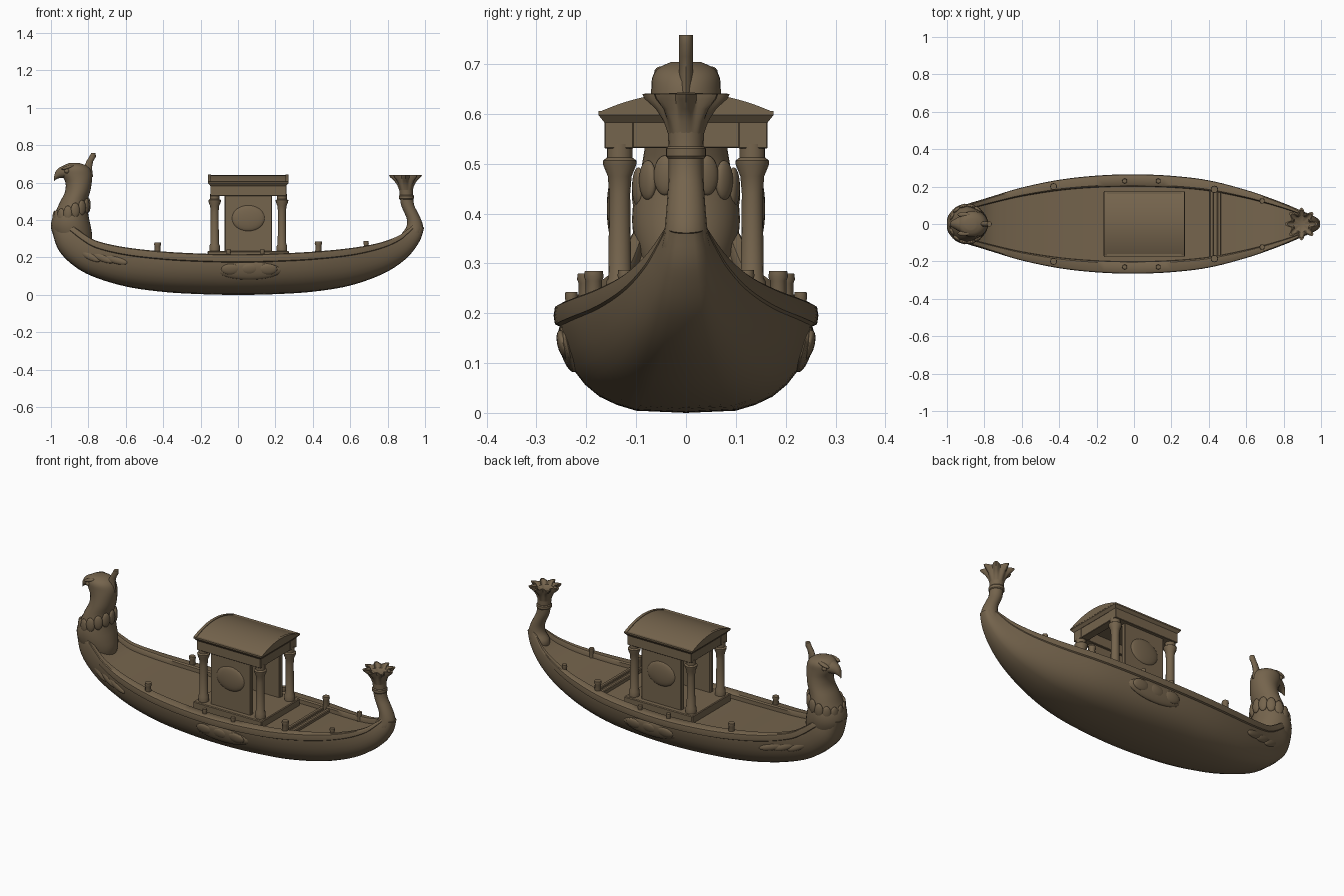
import bpy, bmesh, math
from mathutils import Matrix, Vector

mat = bpy.data.materials.new("weathered_brown")
mat.diffuse_color = (0.178, 0.128, 0.074, 1)


def finish(name, bm, angle=35):
    bmesh.ops.recalc_face_normals(bm, faces=bm.faces)
    me = bpy.data.meshes.new(name)
    bm.to_mesh(me)
    bm.free()
    me.materials.append(mat)
    me.shade_smooth()
    me.set_sharp_from_angle(angle=math.radians(angle))
    ob = bpy.data.objects.new(name, me)
    bpy.context.collection.objects.link(ob)
    return ob


def loft(name, rings, angle=35):
    bm = bmesh.new()
    rows = [[bm.verts.new(p) for p in r] for r in rings]
    n = len(rows[0])
    for a, b in zip(rows, rows[1:]):
        for i in range(n):
            j = (i + 1) % n
            bm.faces.new((a[i], a[j], b[j], b[i]))
    bm.faces.new(rows[0])
    bm.faces.new(rows[-1])
    return finish(name, bm, angle)


def smooth_rows(rows, steps):
    """Catmull-Rom interpolation between rows of numbers."""
    out = []
    for i in range(len(rows) - 1):
        p = [rows[max(0, min(len(rows) - 1, i + k))] for k in (-1, 0, 1, 2)]
        for s in range(steps):
            t = s / steps
            out.append([0.5 * (2 * b + (c - a) * t + (2 * a - 5 * b + 4 * c - d) * t * t
                               + (3 * b - a - 3 * c + d) * t ** 3) for a, b, c, d in zip(*p)])
    return out + [list(rows[-1])]


def column(name, rows, y=0, n=24, steps=1, star=0, angle=35):
    """Stack of horizontal ellipses: centre x, z, radius x, radius y."""
    rings = []
    for row in smooth_rows(rows, steps):
        x, z, rx, ry = row[:4]
        k = row[4] if len(row) > 4 else 0
        ring = []
        for i in range(n):
            a = 2 * math.pi * i / n
            f = 1 + k * math.cos(star * a)
            ring.append((x + rx * f * math.cos(a), y + ry * f * math.sin(a), z))
        rings.append(ring)
    return loft(name, rings, angle)


def box(name, x0, x1, y0, y1, z0, z1, bevel=0.004):
    bm = bmesh.new()
    m = Matrix.Translation(((x0 + x1) / 2, (y0 + y1) / 2, (z0 + z1) / 2))
    bmesh.ops.create_cube(bm, size=1, matrix=m @ Matrix.Diagonal((x1 - x0, y1 - y0, z1 - z0, 1)))
    if bevel:
        bmesh.ops.bevel(bm, geom=bm.edges[:], offset=bevel, segments=1, affect='EDGES')
    return finish(name, bm)


def blob(name, loc, size, rot=(0, 0, 0)):
    bm = bmesh.new()
    m = Matrix.Translation(loc)
    for ang, ax in zip(rot, "XYZ"):
        m = m @ Matrix.Rotation(ang, 4, ax)
    bmesh.ops.create_uvsphere(bm, u_segments=20, v_segments=12, radius=1,
                              matrix=m @ Matrix.Diagonal((*size, 1)))
    return finish(name, bm, 60)


# hull stations: keel x, keel z, rim x, rim z, half width
stations = [(-1.0, .37, -.95, .39, .07), (-.965, .25, -.88, .365, .105), (-.89, .165, -.82, .325, .125),
            (-.78, .1, -.75, .287, .148), (-.6, .045, -.6, .254, .193), (-.4, .016, -.4, .232, .234),
            (-.2, .004, -.2, .221, .256), (0, 0, 0, .217, .263), (.2, .004, .2, .221, .255),
            (.4, .017, .4, .231, .231), (.6, .05, .6, .25, .18), (.78, .115, .75, .277, .128),
            (.9, .195, .85, .312, .087), (.97, .285, .9, .345, .06), (.995, .36, .94, .375, .04)]
# half section: width fraction, height fraction (rim, then deck inside it)
section = [(.38, .02), (.53, .075), (.66, .15), (.77, .26), (.86, .4), (.92, .56), (.96, .74), (.965, .8),
           (1, .82), (1.01, .9), (1, .98), (.97, 1), (.80, 1), (.77, .97)]
rings = []
for kx, kz, rx, rz, w in smooth_rows(stations, 5):
    half = [(kx + (rx - kx) * f, w * s, kz + (rz - kz) * f) for s, f in section]
    half.append((rx, w * .765, rz - .028))
    rings.append([(kx, 0, kz)] + half + [(x, -y, z) for x, y, z in reversed(half)])
loft("hull", rings, 40)

# bird neck and head on the bow
column("bow_neck", [(-.87, .22, .07, .06), (-.88, .3, .1, .09), (-.893, .36, .107, .106),
                    (-.895, .41, .098, .107), (-.888, .45, .085, .098), (-.878, .5, .072, .088),
                    (-.858, .55, .067, .08), (-.852, .6, .07, .073), (-.86, .64, .08, .07),
                    (-.867, .672, .077, .068), (-.872, .692, .06, .055), (-.875, .704, .03, .03)], n=32, steps=3)
beak = []
for x, z, ry, rz in smooth_rows([(-.89, .655, .058, .04), (-.93, .658, .042, .034), (-.96, .65, .025, .027),
                                 (-.978, .634, .014, .02), (-.985, .612, .005, .006)], 3):
    beak.append([(x, ry * math.cos(a), z + rz * math.sin(a)) for a in
                 [math.tau * i / 16 for i in range(16)]])
loft("beak", beak, 50)
column("head_crest", [(-.82, .63, .045, .014), (-.803, .68, .022, .014), (-.792, .715, .018, .014),
                      (-.778, .738, .018, .014), (-.773, .758, .012, .014)], n=12)

# collar of overlapping feathers round the neck
for i in range(14):
    a = math.tau * i / 14
    c, s = math.cos(a), math.sin(a)
    blob("collar_feather", (-.89 + .09 * c, .098 * s, .445 + .035 * c), (.012, .024, .04), (0, 0, a))

for sy in (-1, 1):
    blob("eye", (-.915, sy * .052, .662), (.014, .012, .012))
    blob("brow", (-.91, sy * .05, .682), (.035, .014, .009), (0, -.3, 0))
    # carved reliefs on the hull sides
    blob("hull_medallion", (.06, sy * .236, .13), (.17, .017, .05), (sy * -.25, 0, 0))
    for dx in (-.1, .0, .1):
        blob("medallion_swag", (.06 + dx, sy * .246, .137), (.05, .012, .03), (sy * -.25, 0, 0))
    for k in range(3):
        blob("bow_wing_feather", (-.80 + k * .07, sy * (.115 + k * .022), .215 - k * .012),
             (.075, .014, .022), (0, .5 - k * .1, sy * -.32 * -1))
    # mooring posts along the gunwale
    for x, y, r, z0, z1 in ((-.43, .2, .017, .2, .28), (-.05, .23, .012, .2, .243), (.13, .23, .012, .2, .243),
                            (.43, .185, .018, .2, .285), (.685, .123, .013, .23, .287)):
        column("gunwale_post", [(x, z0, r, r), (x, z1 - .02, r * .9, r * .9), (x, z1 - .012, r * 1.1, r * 1.1),
                                (x, z1, r, r)], y=sy * y, n=12)

# stern stem ending in an open flower
column("stern_stem", [(.92, .27, .04, .03), (.928, .32, .055, .05), (.945, .36, .046, .044), (.942, .40, .038, .04),
                      (.925, .44, .036, .037), (.907, .48, .035, .035), (.9, .53, .035, .035),
                      (.898, .57, .037, .037)], n=20, steps=3)
column("stern_band", [(.9, .51, .036, .036), (.9, .515, .04, .04), (.9, .53, .04, .04), (.9, .535, .036, .036)])
column("stern_flower", [(.898, .56, .036, .036, 0), (.897, .585, .043, .043, .04), (.896, .61, .054, .054, .12),
                        (.895, .63, .069, .069, .2), (.895, .64, .072, .072, .22), (.895, .641, .062, .062, .22),
                        (.895, .622, .045, .045, .1), (.895, .612, .02, .02, 0)], n=64, star=8)

# cross bench on the deck
for x in (.415, .455):
    box("bench_beam", x - .011, x + .011, -.185, .185, .195, .225)
box("bench_board", .42, .45, -.18, .18, .19, .212)

# cabin: plinth, columns, side walls
box("cabin_plinth", -.163, .272, -.175, .175, .18, .234)
for sy in (-1, 1):
    for x in (-.125, .235):
        column("cabin_column", [(x, .23, .028, .028), (x, .262, .028, .028), (x, .272, .023, .023),
                                (x, .44, .021, .021), (x, .475, .024, .024), (x, .497, .033, .033),
                                (x, .506, .034, .034), (x, .512, .026, .026), (x, .54, .026, .026)],
               y=sy * .133, n=16)
    ys = sorted((sy * .118, sy * .146))
    box("cabin_wall", -.072, .182, *ys, .23, .54)
    blob("wall_relief", (.055, sy * .143, .41), (.09, .016, .07))
    ys = sorted((sy * .105, sy * .164))
    box("side_beam", -.148, .258, *ys, .53, .592, .002)
for x0, x1 in ((-.146, -.1), (.21, .256)):
    box("end_beam", x0, x1, -.15, .15, .531, .592, .002)

# flared cornice and barrel roof
bm_rings = []
for z, d in ((.583, 0), (.588, .004), (.598, .012), (.606, .012)):
    x0, x1, y = -.148 - d, .258 + d, .164 + d
    bm_rings.append([(x0, -y, z), (x1, -y, z), (x1, y, z), (x0, y, z)])
loft("cornice", bm_rings, 20)
arc = [(.174 * math.cos(math.pi * i / 20), .6 + .04 * (1 - math.cos(math.pi * i / 20) ** 2)) for i in range(21)]
loft("barrel_roof", [[(x, y, z) for y, z in arc] for x in (-.157, .267)], 30)
for x0, x1 in ((-.161, -.145), (.255, .271)):
    loft("roof_end_rib", [[(x, y * 1.01, z + .003) for y, z in arc] for x in (x0, x1)], 30)
